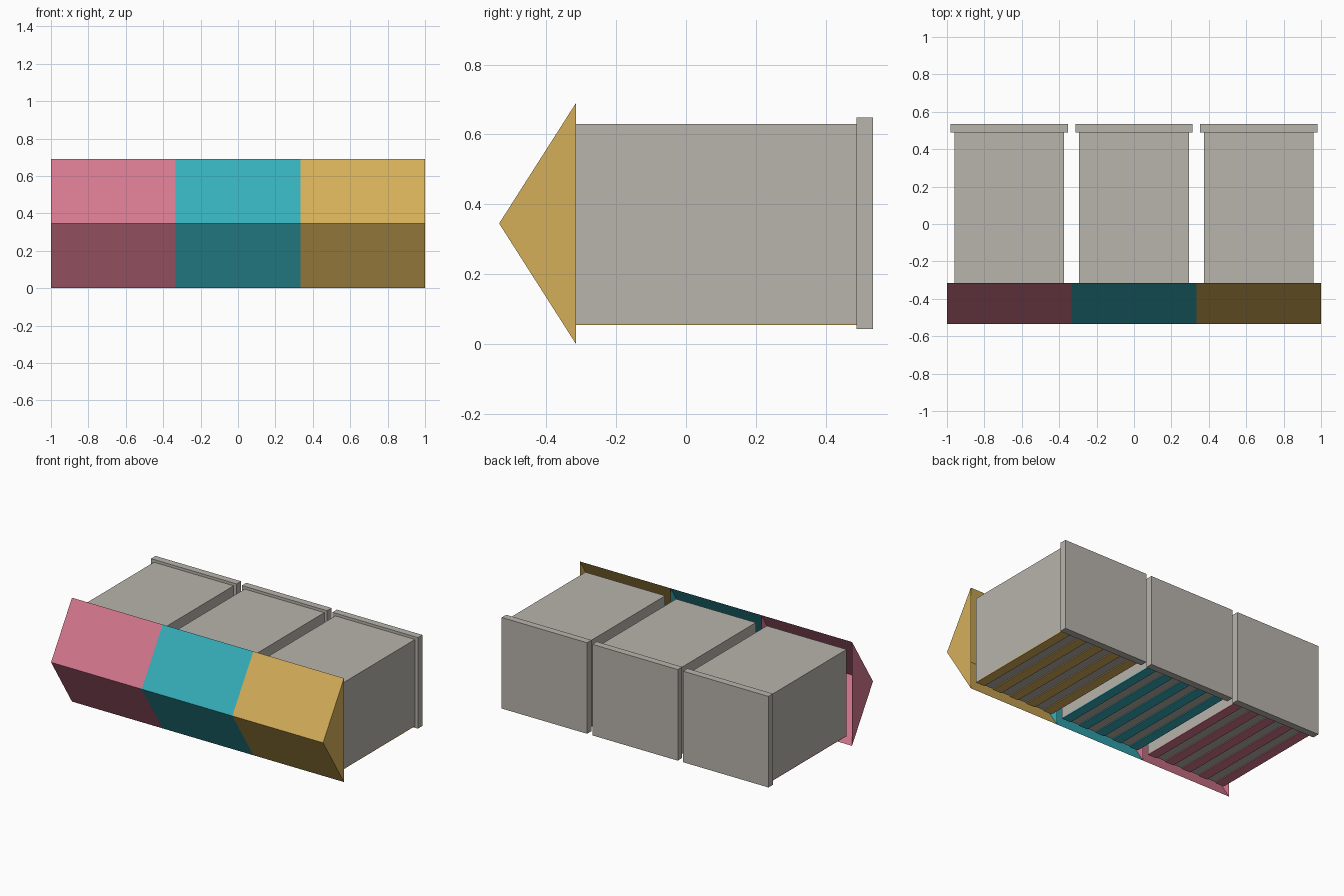
import bpy, bmesh

if "Cube" in bpy.data.objects:
    bpy.data.objects.remove(bpy.data.objects["Cube"])


def lin(c):
    c /= 255
    return c / 12.92 if c <= 0.04045 else ((c + 0.055) / 1.055) ** 2.4


def material(name, r, g, b):
    m = bpy.data.materials.new(name)
    m.diffuse_color = (lin(r), lin(g), lin(b), 1)
    m.use_nodes = True
    m.node_tree.nodes["Principled BSDF"].inputs["Base Color"].default_value = m.diffuse_color
    return m


grey = material("warm grey", 184, 180, 172)
colours = [("pink", material("pink", 213, 120, 142)),
           ("teal", material("teal", 54, 175, 187)),
           ("gold", material("gold", 213, 175, 90))]


def finish(name, bm, mat):
    me = bpy.data.meshes.new(name)
    bm.to_mesh(me)
    bm.free()
    me.materials.append(mat)
    ob = bpy.data.objects.new(name, me)
    bpy.context.collection.objects.link(ob)
    return ob


def box(name, lo, hi, mat):
    bm = bmesh.new()
    bmesh.ops.create_cube(bm, size=1)
    for v in bm.verts:
        v.co = [lo[i] + (v.co[i] + 0.5) * (hi[i] - lo[i]) for i in range(3)]
    return finish(name, bm, mat)


def open_prism(name, x0, x1, mat):
    # Two sloping sheets with triangular ends, open at the back
    bm = bmesh.new()
    profile = [(-0.315, 0.69), (-0.535, 0.345), (-0.315, 0.0)]
    a = [bm.verts.new((x0, y, z)) for y, z in profile]
    b = [bm.verts.new((x1, y, z)) for y, z in profile]
    for i in range(2):
        bm.faces.new((a[i], a[i + 1], b[i + 1], b[i]))
    bm.faces.new(a[::-1])
    bm.faces.new(b)
    return finish(name, bm, mat)


W, HALF, LID, STRIPS = 2 / 3, 0.293, 0.314, 5
for n, (label, mat) in enumerate(colours):
    cx = (n - 1) * W
    # Wedge-shaped front, drawer body and back panel
    open_prism(label + "_front", cx - W / 2, cx + W / 2, mat)
    box(label + "_body", (cx - HALF, -0.315, 0.06), (cx + HALF, 0.49, 0.63), grey)
    box(label + "_back_panel", (cx - LID, 0.488, 0.043), (cx + LID, 0.535, 0.648), grey)
    # Coloured strips running along the underside
    w = 2 * HALF / (2 * STRIPS - 1)
    for s in range(STRIPS):
        x = cx - HALF + 2 * s * w
        box(f"{label}_strip_{s + 1}", (x, -0.315, 0.054), (x + w, 0.488, 0.0605), mat)
